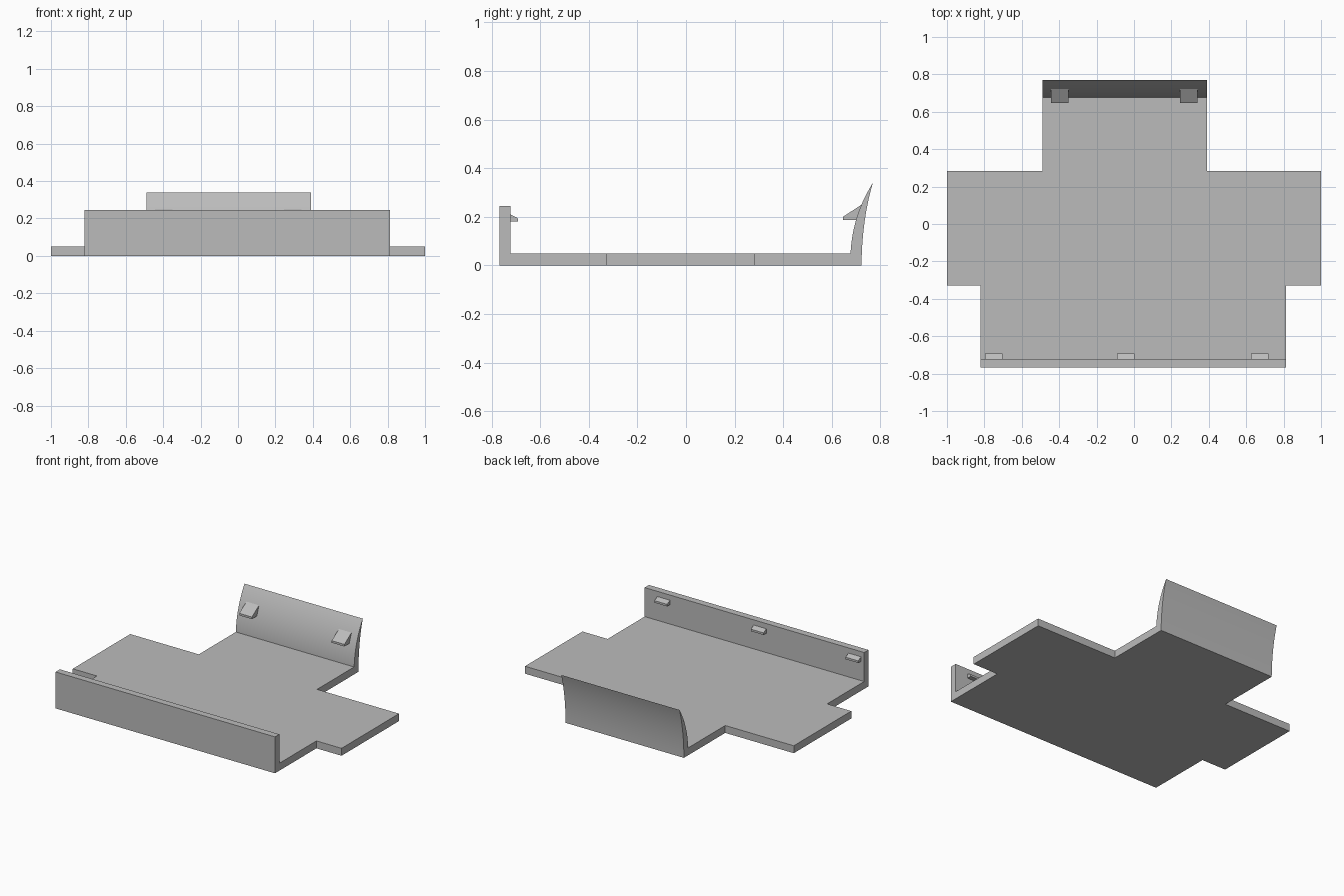
import bpy, bmesh
from mathutils import Vector

cube = bpy.data.objects.get("Cube")
if cube:
    bpy.data.objects.remove(cube, do_unlink=True)

grey = bpy.data.materials.new("mid_grey")
grey.use_nodes = True
colour = (0.5, 0.5, 0.5, 1)
grey.diffuse_color = colour
grey.node_tree.nodes["Principled BSDF"].inputs["Base Color"].default_value = colour


def prism(name, points, direction):
    """Closed polygon swept along a direction."""
    bm = bmesh.new()
    face = bm.faces.new([bm.verts.new(p) for p in points])
    result = bmesh.ops.extrude_face_region(bm, geom=[face])
    moved = [v for v in result["geom"] if isinstance(v, bmesh.types.BMVert)]
    bmesh.ops.translate(bm, verts=moved, vec=Vector(direction))
    bmesh.ops.recalc_face_normals(bm, faces=bm.faces)
    mesh = bpy.data.meshes.new(name)
    bm.to_mesh(mesh)
    bm.free()
    mesh.materials.append(grey)
    obj = bpy.data.objects.new(name, mesh)
    bpy.context.collection.objects.link(obj)
    return obj


def side_profile(name, profile, x0, x1):
    return prism(name, [(x0, y, z) for y, z in profile], (x1 - x0, 0, 0))


def curve(a, mid, b, steps=14):
    """Quadratic curve from a to b, steered by mid."""
    pts = []
    for i in range(steps + 1):
        t = i / steps
        pts.append(tuple((1 - t) ** 2 * p + 2 * t * (1 - t) * q + t * t * r
                         for p, q, r in zip(a, mid, b)))
    return pts


FLOOR = 0.05
FRONT, WALL_IN = -0.768, -0.722
LIP_IN, LIP_OUT = 0.677, 0.722
left, right = 0.813, -0.82
lip_left, lip_right = 0.39, -0.49

# Stepped floor plate
outline = [(right, WALL_IN), (left, WALL_IN), (left, -0.328), (1, -0.328),
           (1, 0.283), (lip_left, 0.283), (lip_left, LIP_IN), (lip_right, LIP_IN),
           (lip_right, 0.283), (-1, 0.283), (-1, -0.328), (right, -0.328)]
prism("floor_plate", [(x, y, 0) for x, y in outline], (0, 0, FLOOR))

# Upright front wall
side_profile("front_wall", [(FRONT, 0), (WALL_IN, 0), (WALL_IN, 0.245), (FRONT, 0.245)],
             right, left)

# Curved tapering back lip
tip = (0.769, 0.34)
outer = curve((LIP_OUT, 0), (0.724, 0.19), tip)
inner = curve((LIP_IN, FLOOR), (0.684, 0.205), tip)
lip = side_profile("back_lip", outer + inner[-2::-1] + [(LIP_IN, 0)], lip_right, lip_left)
bpy.context.view_layer.objects.active = lip
lip.select_set(True)
bpy.ops.object.shade_smooth_by_angle(angle=0.4)
lip.select_set(False)

# Small wedge catches on the front wall
for i, x in enumerate((-0.797, -0.092, 0.625)):
    side_profile(f"front_catch_{i + 1}",
                 [(WALL_IN, 0.18), (-0.692, 0.18), (-0.692, 0.194), (WALL_IN, 0.21)],
                 x, x + 0.094)

# Larger wedge catches on the back lip
for i, x in enumerate((-0.443, 0.245)):
    side_profile(f"back_catch_{i + 1}",
                 [(0.703, 0.186), (0.646, 0.186), (0.646, 0.2), (0.722, 0.25)],
                 x, x + 0.094)
